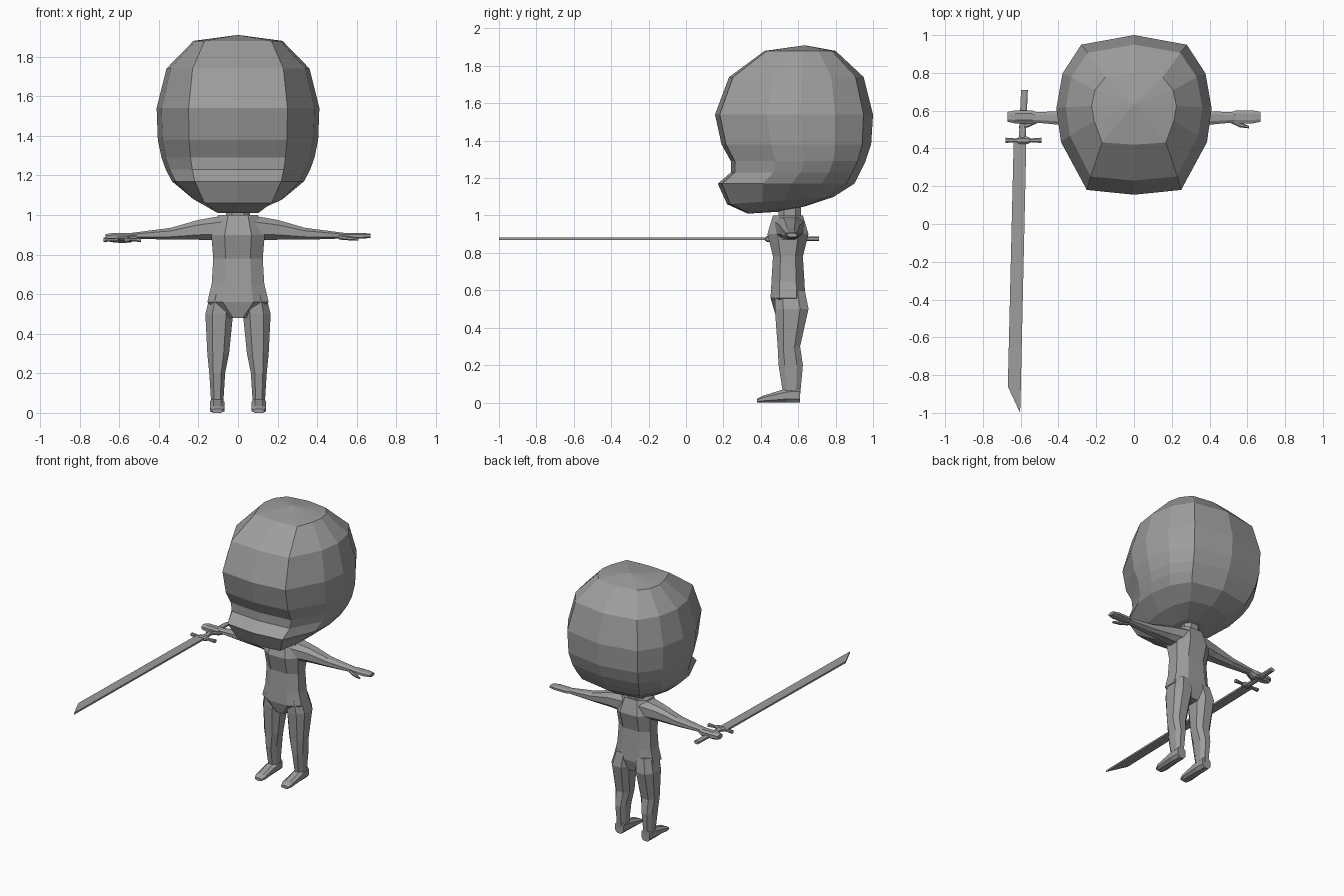
import bpy, bmesh

if "Cube" in bpy.data.objects:
    bpy.data.objects.remove(bpy.data.objects["Cube"], do_unlink=True)

# One plain grey for every part
shade = .34
grey = bpy.data.materials.new("plain_grey")
grey.use_nodes = True
grey.diffuse_color = (shade, shade, shade, 1)
shader = next(node for node in grey.node_tree.nodes if node.type == "BSDF_PRINCIPLED")
shader.inputs["Base Color"].default_value = grey.diffuse_color


def loft(name, rings, mirror=False):
    """Join equal rings of points with quads and close both ends."""
    bm = bmesh.new()
    loops = [[bm.verts.new(point) for point in ring] for ring in rings]
    for lower, upper in zip(loops, loops[1:]):
        for i in range(len(lower)):
            bm.faces.new((lower[i - 1], lower[i], upper[i], upper[i - 1]))
    caps = [bm.faces.new(loops[0]), bm.faces.new(loops[-1])]
    if name == "head":
        # Crown and chin rise to a shallow centre point
        for cap, tip in zip(caps, (crown, throat)):
            fan = bmesh.ops.poke(bm, faces=[cap])
            fan["verts"][0].co = tip
    bmesh.ops.recalc_face_normals(bm, faces=bm.faces)
    mesh = bpy.data.meshes.new(name)
    bm.to_mesh(mesh)
    bm.free()
    mesh.materials.append(grey)
    part = bpy.data.objects.new(name, mesh)
    bpy.context.collection.objects.link(part)
    if mirror:
        part.modifiers.new("Mirror", "MIRROR")


def section(axis, along, a, b, half_a, half_b):
    """Eight-sided section centred at a, b on the two axes across the given one."""
    ring = []
    corners = ((1, 1), (-1, 1), (-1, -1), (1, -1))
    for sign_a, sign_b in corners:
        wide = (a + sign_a * half_a, b + sign_b * half_b / 2)
        tall = (a + sign_a * half_a / 2, b + sign_b * half_b)
        ring += [wide, tall] if sign_a == sign_b else [tall, wide]
    place = {
        "x": lambda p, q: (along, p, q),
        "y": lambda p, q: (p, along, q),
        "z": lambda p, q: (p, q, along),
    }[axis]
    return [place(p, q) for p, q in ring]


def tube(name, axis, rows, mirror=False):
    loft(name, [section(axis, *row) for row in rows], mirror)


# Head: width follows a rounded-square curve, depth follows the face profile
crown = (0, .635, 1.91)
throat = (0, .5, 1.02)
brow_height = 1.5
half_width = .412
roundness = 2.3


def head_ring(height, front, back):
    rise = height - brow_height
    reach = abs(rise) / (.43 if rise > 0 else .5)
    fullness = (1 - reach ** roundness) ** (1 / roundness)
    side = half_width * fullness
    panel = .25 * fullness ** .65
    lift = .04 if height < 1.1 else 0
    depth = back - front
    outline = [(panel, .03), (side * .94, .33), (side, .54),
               (side * .92, .76), (.28 * fullness, .94)]
    left = [(x, front + depth * f, height + lift * f) for x, f in outline]
    right = [(-x, y, z) for x, y, z in reversed(left)]
    return [(0, front, height)] + left + [(0, back, height + lift)] + right


face_profile = [(1.88, .42, .8), (1.74, .23, .95), (1.54, .155, 1),
                (1.38, .19, .99), (1.29, .24, .96), (1.23, .24, .93),
                (1.17, .17, .9), (1.06, .22, .79), (1.01, .33, .64)]
loft("head", [head_ring(*row) for row in face_profile])

# Neck and torso
neck_depth = .555
tube("neck", "z", [(height, 0, neck_depth, .06, .06) for height in (.97, 1.06)])
torso_rows = [(1, .1, .08), (.9, .135, .11), (.78, .125, .08),
              (.65, .133, .088), (.56, .155, .093), (.48, .05, .07)]
tube("torso", "z", [(height, 0, .545, width, depth)
                    for height, width, depth in torso_rows])

# Legs and feet
leg_x = .105
tube("legs", "z", [
    (.6, .08, .555, .06, .08),
    (.5, .095, .565, .07, .09),
    (.3, .1, .55, .055, .06),
    (.2, leg_x, .56, .04, .065),
    (.04, leg_x, .565, .03, .045),
], mirror=True)
foot_rows = [(.38, .027, .01), (.41, .037, .018), (.54, .037, .038), (.61, .033, .04)]
tube("feet", "y", [(y, leg_x, half_height, width, half_height)
                   for y, width, half_height in foot_rows], mirror=True)

# Arms
tube("arms", "x", [
    (.06, .55, .935, .08, .065),
    (.2, .555, .925, .055, .05),
    (.34, .56, .905, .04, .03),
    (.55, .565, .895, .025, .013),
], mirror=True)

# Hands with thumbs: the left lies open, the right is closed
hand_y = .567
for label, side, grip_size in (("left", 1, 1), ("right", -1, 1.6)):
    thick = .015 * grip_size
    middle = .91 - thick
    tube(label + "_hand", "x", [
        (side * .5, hand_y, .895, .02, .012),
        (side * .54, hand_y, middle, .034, thick),
        (side * .63, hand_y, middle, .034, thick),
        (side * .67, hand_y, middle, .026, thick * .7),
    ])
    tube(label + "_thumb", "x", [
        (side * .51, .55, .888, .015, .012),
        (side * .56, .526, .882, .014, .01),
        (side * .61, .512, .877, .006, .006),
    ])

# Sword: grip, guard with a thicker middle, and single-edged blade
sword_z = .875
thin = .012
tube("sword_grip", "y", [(.44, -.592, sword_z, .018, thin),
                         (.71, -.58, sword_z, .018, thin)])
guard_x, guard_y = -.585, .443
tube("sword_guard", "x", [(guard_x + offset, guard_y, sword_z, size, size * .8)
                          for offset, size in ((-.095, .014), (-.04, .01), (-.02, .02),
                                               (.02, .02), (.04, .01), (.095, .014))])
blade_outline = [(-.637, .44), (-.668, -.86), (-.603, -1), (-.6, -.9), (-.57, .44)]
loft("sword_blade", [[(x, y, sword_z + offset) for x, y in blade_outline]
                     for offset in (-thin / 2, thin / 2)])
